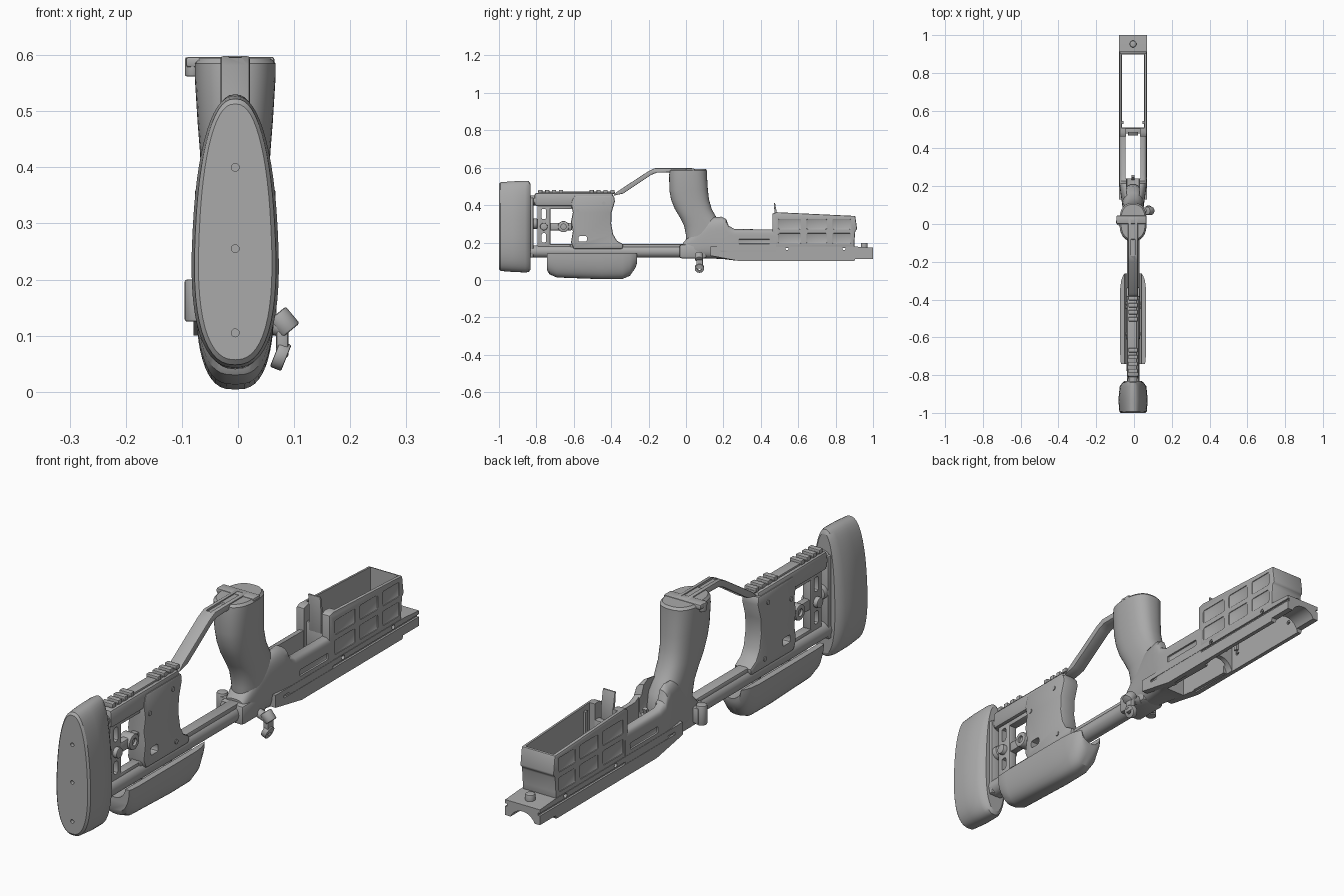
import bpy, bmesh, math
from mathutils import Vector, Matrix

if "Cube" in bpy.data.objects:
    bpy.data.objects.remove(bpy.data.objects["Cube"], do_unlink=True)

CX = -0.005          # centre line of the stock
grey = bpy.data.materials.new("matte_grey")
grey.use_nodes = True
grey.diffuse_color = (0.4, 0.4, 0.4, 1)
grey.node_tree.nodes["Principled BSDF"].inputs["Base Color"].default_value = (0.4, 0.4, 0.4, 1)
parts = []


def finish(name, bm, bevel=0.0):
    bmesh.ops.recalc_face_normals(bm, faces=bm.faces)
    if bevel:
        sharp = [e for e in bm.edges if len(e.link_faces) == 2 and e.calc_face_angle() > 0.6]
        bmesh.ops.bevel(bm, geom=sharp, offset=bevel, segments=2, affect='EDGES', profile=0.5)
    mesh = bpy.data.meshes.new(name)
    bm.to_mesh(mesh)
    bm.free()
    mesh.materials.append(grey)
    obj = bpy.data.objects.new(name, mesh)
    bpy.context.collection.objects.link(obj)
    parts.append(obj)
    return obj


def loft(name, rings, bevel=0.0):
    bm = bmesh.new()
    loops = [[bm.verts.new(p) for p in ring] for ring in rings]
    n = len(loops[0])
    for a, b in zip(loops, loops[1:]):
        for i in range(n):
            bm.faces.new((a[i], a[(i + 1) % n], b[(i + 1) % n], b[i]))
    bm.faces.new(loops[0])
    bm.faces.new(loops[-1])
    return finish(name, bm, bevel)


def prism(name, yz, x0, x1, bevel=0.0):
    return loft(name, [[(x, y, z) for y, z in yz] for x in (x0, x1)], bevel)


def box(name, x, y, z, bevel=0.0):
    return prism(name, [(y[0], z[0]), (y[1], z[0]), (y[1], z[1]), (y[0], z[1])], x[0], x[1], bevel)


def cyl(name, a, b, r, n=24, bevel=0.0):
    a, b = Vector(a), Vector(b)
    q = (b - a).to_track_quat('Z', 'Y').to_matrix().to_4x4()
    bm = bmesh.new()
    bmesh.ops.create_cone(bm, cap_ends=True, segments=n, radius1=r, radius2=r, depth=(b - a).length,
                          matrix=Matrix.Translation((a + b) / 2) @ q)
    return finish(name, bm, bevel)


def oval(hw, hh, power=2.0, n=40, taper=0.0):
    out = []
    for i in range(n):
        c, s = math.cos(i * math.tau / n), math.sin(i * math.tau / n)
        u = math.copysign(abs(c) ** (2 / power), c)
        v = math.copysign(abs(s) ** (2 / power), s)
        out.append((u * hw * (1 - taper * v), v * hh))
    return out


def cut(target, *cutters):
    for c in cutters:
        mod = target.modifiers.new("cut", 'BOOLEAN')
        mod.operation, mod.solver, mod.object = 'DIFFERENCE', 'EXACT', c
        bpy.context.view_layer.objects.active = target
        bpy.ops.object.modifier_apply(modifier=mod.name)
        parts.remove(c)
        bpy.data.objects.remove(c, do_unlink=True)


def mid(hw):
    return (CX - hw, CX + hw)


# Butt pad with three screw holes
pad = loft("butt_pad", [[(CX + u, y, 0.285 + v) for u, v in oval(hw, hh, 2.4, 56, 0.16)]
           for y, hw, hh in ((-1, .064, .228), (-.992, .071, .237), (-.93, .076, .242),
                             (-.86, .069, .245), (-.84, .055, .243), (-.832, .045, .23))])
cut(pad, *[cyl("hole", (CX, -1.02, z), (CX, -.985, z), .007, 16) for z in (.105, .255, .4)])

# Skeleton stock: top beam, lower tube and side plate
box("top_beam", mid(.032), (-.81, -.39), (.395, .465), .012)
cyl("top_tube", (CX, -.84, .425), (CX, -.8, .425), .026)
cyl("lower_tube", (CX, -.84, .152), (CX, .02, .152), .033, 32)
box("lower_tube_spine", mid(.022), (-.62, .0), (.165, .192), .006)
plate = prism("stock_plate", [(-.615, .41), (-.605, .36), (-.615, .31), (-.605, .26), (-.615, .2), (-.6, .165),
              (-.34, .165), (-.335, .19), (-.37, .21), (-.39, .245), (-.4, .3), (-.398, .36),
              (-.38, .42), (-.385, .45), (-.6, .45)], CX - .036, CX + .036, .008)
cut(plate, box("slot", mid(.1), (-.575, -.53), (.205, .235), .008))
for y, z in ((-.58, .37), (-.42, .2), (-.44, .41)):
    cyl("plate_screw", (CX - .039, y, z), (CX + .039, y, z), .009, 16)

# Rail teeth along the top beam
box("top_rail", mid(.02), (-.78, -.38), (.46, .472), .003)
for i in range(4):
    for start in (-.79, -.515):
        box("rail_tooth", mid(.025), (start + i * .037, start + i * .037 + .022), (.465, .482), .003)

# Length adjuster between plate and pad
adj = box("adjuster_plate", mid(.018), (-.795, -.725), (.17, .41), .006)
cut(adj, *[box("slot", mid(.1), (-.772, -.748), s, .008) for s in ((.2, .25), (.325, .38))])
cyl("adjuster_wheel", (CX, -.834, .3), (CX, -.795, .3), .028, 20, .004)
box("pad_bracket", mid(.03), (-.84, -.815), (.12, .44), .006)
box("adjuster_bar", mid(.014), (-.73, -.61), (.265, .305), .005)
ring = cyl("adjuster_ring", (CX - .024, -.655, .285), (CX + .024, -.655, .285), .03, 28, .004)
cut(ring, cyl("hole", (-.2, -.655, .285), (.2, -.655, .285), .014))
cyl("adjuster_knob", (CX - .035, -.76, .285), (CX + .035, -.76, .285), .02, 20, .004)
for z in (.18, .39):
    box("adjuster_rib", mid(.018), (-.74, -.61), (z - .012, z + .012), .005)

# Cheek rest: rounded trough cradling the lower tube
sections = ((-.742, .05, .062), (-.73, .03, .066), (-.69, .013, .068), (-.45, .004, .069),
            (-.34, .005, .068), (-.3, .022, .063), (-.27, .065, .052), (-.262, .09, .045))
cheek = loft("cheek_rest", [[(CX + hw * math.copysign(abs(math.cos(t)) ** .7, math.cos(t)), y,
             .142 - (.142 - zb) * math.sin(t)) for t in [math.pi * i / 24 for i in range(25)]]
             for y, zb, hw in sections])
cut(cheek, cyl("hollow", (CX, -.9, .145), (CX, -.1, .145), .045, 32))
cyl("cheek_post", (CX, -.6, .03), (CX, -.6, .14), .016, 16)
cyl("cheek_post", (CX, -.42, .03), (CX, -.42, .14), .016, 16)

# Hooked strap from the stock to the grip end
strap = prism("strap", [(-.39, .45), (-.365, .474), (-.2, .582), (-.165, .598), (.035, .598), (.035, .576),
              (-.155, .574), (-.185, .562), (-.335, .462)], CX - .026, CX + .026, .004)
cut(strap, box("groove", mid(.011), (-.17, .02), (.59, .62)))
box("strap_clip", (CX - .088, CX + .07), (.0, .045), (.578, .597), .005)
cyl("clip_pin", (-.081, .015, .562), (-.081, .015, .596), .0135, 16, .003)

# Pistol grip
loft("grip", [[(CX + u, (a + b) / 2 + v, z) for u, v in oval(hw, (b - a) / 2, 2.5)]
     for z, a, b, hw in ((.15, .0, .21, .05), (.24, .0, .21, .054), (.29, -.01, .2, .056), (.33, -.03, .165, .057),
                         (.38, -.06, .137, .06), (.43, -.08, .123, .063), (.48, -.089, .117, .067),
                         (.56, -.09, .112, .072), (.585, -.088, .112, .072), (.594, -.08, .104, .064))])

# Receiver body behind the trigger opening
body = loft("receiver", [[(CX + u, y, (zb + zt) / 2 + v) for u, v in oval(hw, (zt - zb) / 2, p, 48)]
            for y, zb, zt, hw, p in ((-.015, .12, .2, .042, 3), (.04, .117, .26, .05, 3), (.12, .115, .335, .06, 3.5),
                                     (.19, .112, .34, .07, 4), (.215, .11, .325, .072, 5), (.228, .108, .29, .073, 6),
                                     (.26, .104, .272, .073, 7), (.48, .1, .27, .073, 8))])
cut(body, box("trigger_opening", mid(.04), (.24, .6), (.0, .5)),
    box("trigger_pocket", mid(.034), (.15, .3), (.22, .5), .01))
for s in (-1, 1):
    x = sorted((CX + s * .066, CX + s * .078))
    cut(body, box("side_slot", x, (.28, .45), (.193, .218), .005))
prism("trigger_blade", [(.225, .2), (.245, .2), (.26, .255), (.25, .26), (.235, .23)], CX - .008, CX + .008)

# Forend with open magazine well, side panels and barrel channel
fore = prism("forend", [(.13, .13), (.29, .1), (.9, .1), (.905, .113), (1, .113), (1, .172), (.91, .178),
             (.13, .178)], CX - .074, CX + .074)
for s in (-1, 1):
    x = sorted((CX + s * .066, CX + s * .09))
    cut(fore, box("groove", x, (.18, 1.1), (.148, .158)))
cut(fore, cyl("channel", (CX, .3, .09), (CX, 1.1, .09), .056, 32),
    box("opening", mid(.04), (.24, .49), (-.1, .5)),
    box("well", mid(.058), (.51, .9), (-.1, .5)),
    cyl("hole", (-.2, .54, .168), (.2, .54, .168), .009, 16),
    cyl("hole", (-.2, .845, .168), (.2, .845, .168), .009, 16))

well = prism("magazine_well", [(.462, .17), (.9, .17), (.9, .2), (.905, .262), (.915, .27), (.905, .342),
             (.485, .362), (.462, .355)], CX - .072, CX + .072, .006)
cut(well, box("hollow", mid(.06), (.507, .897), (.1, .5)),
    box("front_gap", mid(.038), (.44, .52), (.1, .5)))
for s in (-1, 1):
    x = sorted((CX + s * .067, CX + s * .09))
    for y0, y1 in ((.49, .618), (.642, .756), (.78, .885)):
        for z0, z1 in ((.192, .252), (.268, .328)):
            cut(well, box("panel", x, (y0, y1), (z0, z1), .01 if x else 0))
    # Inner guide ribs
    box("guide_rib", sorted((CX + s * .05, CX + s * .064)), (.53, .545), (.18, .34))
cyl("front_bolt", (CX, .953, .16), (CX, .953, .198), .018, 20, .003)

# Magazine catch tab
prism("catch_tab", [(.475, .27), (.487, .27), (.487, .35), (.476, .412), (.469, .412), (.475, .345)],
      CX - .026, CX + .026, .002)
box("catch_base", mid(.04), (.478, .508), (.18, .3), .004)

# Folding hinge and its button
box("hinge_block", mid(.05), (-.035, .11), (.115, .19), .012)
cyl("hinge_pin", (CX - .07, .012, .125), (CX - .07, .012, .2), .02, 20, .004)
box("hinge_lug", (CX - .072, CX), (-.01, .035), (.13, .19), .005)

# Locking lever on the other side
cyl("lever_shaft", (.03, .07, .13), (.075, .07, .115), .017, 16)
cyl("lever_hub", (.068, .07, .138), (.093, .07, .108), .022, 20, .004)
box("lever_arm", (.068, .09), (.055, .09), (.06, .125), .006)
eye = cyl("lever_eye", (.066, .072, .068), (.086, .072, .06), .025, 24, .003)
cut(eye, cyl("hole", (.04, .072, .068), (.12, .072, .06), .012, 16))

# Shade smooth while keeping edges sharp
bpy.ops.object.select_all(action='DESELECT')
for o in parts:
    o.select_set(True)
bpy.context.view_layer.objects.active = parts[0]
bpy.ops.object.shade_smooth_by_angle(angle=math.radians(32))
